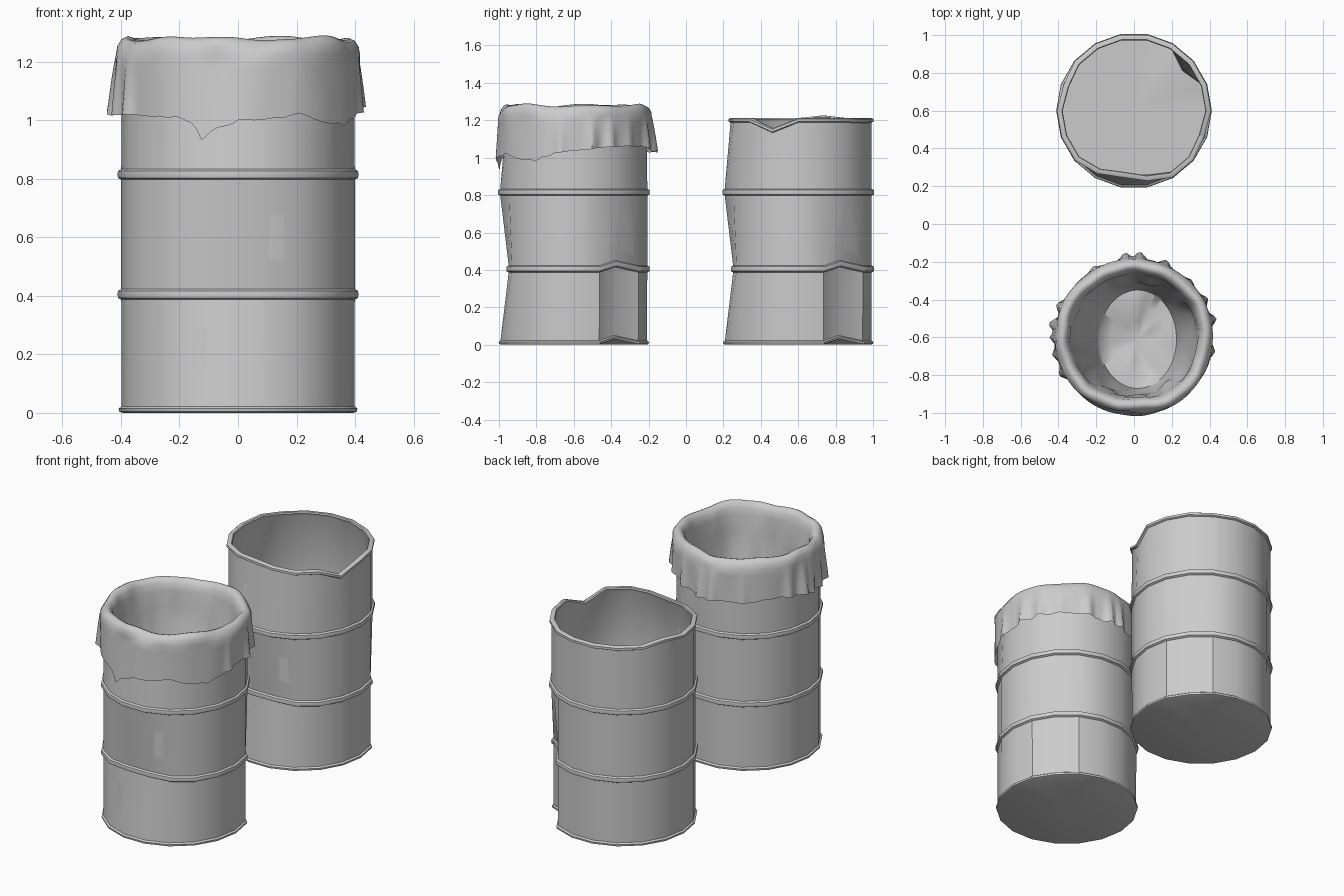
import bpy, bmesh, math
from math import sin, cos, radians, pi
from mathutils import noise, Vector

if "Cube" in bpy.data.objects:
    bpy.data.objects.remove(bpy.data.objects["Cube"])

SIDES = 18


def make_object(name, bm, loc, angle):
    bmesh.ops.remove_doubles(bm, verts=bm.verts, dist=1e-5)
    me = bpy.data.meshes.new(name)
    bm.to_mesh(me)
    bm.free()
    ob = bpy.data.objects.new(name, me)
    bpy.context.collection.objects.link(ob)
    ob.location = loc
    bpy.ops.object.select_all(action='DESELECT')
    ob.select_set(True)
    bpy.context.view_layer.objects.active = ob
    bpy.ops.object.shade_smooth_by_angle(angle=radians(angle))
    return ob


def skin(bm, rings):
    """Bridge consecutive closed rings of vertices with quads."""
    for a, b in zip(rings, rings[1:]):
        n = len(a)
        for i in range(n):
            j = (i + 1) % n
            bm.faces.new((a[i], a[j], b[j], b[i]))


# Dents of the drum: (level, side) -> offset; levels are the four hoops
DENTS = {
    (0, 2): (-.04, -.04, .028), (1, 2): (-.035, -.035, .028),
    (1, 12): (0, .015, 0), (1, 13): (0, .045, 0), (1, 14): (0, .045, 0), (1, 15): (0, .015, 0),
    (3, 12): (.01, .02, 0), (3, 13): (0, .05, 0), (3, 14): (0, .03, 0),
    (3, 17): (-.012, 0, -.055), (3, 8): (.012, 0, .014), (3, 3): (0, 0, -.004),
}

# Drum section: hoop level, radius, height; up the outside, down the inside
PROFILE = [(0, .394, 0), (0, .406, .004), (0, .408, .015), (0, .398, .022)]
for lv, z in ((1, .405), (2, .815)):
    PROFILE += [(lv, .399, z - .018), (lv, .41, z - .012), (lv, .412, z),
                (lv, .41, z + .012), (lv, .399, z + .018)]
PROFILE += [(3, .398, 1.188), (3, .408, 1.193), (3, .408, 1.207), (3, .40, 1.212),
            (3, .382, 1.212), (3, .378, 1.205), (3, .386, 1.19),
            (2, .39, .815), (1, .39, .405), (0, .388, .012)]


def drum(name, y):
    bm = bmesh.new()
    rings = []
    for lv, r, z in PROFILE:
        ring = []
        for k in range(SIDES):
            a = 2 * pi * k / SIDES
            d = Vector(DENTS.get((lv, k), (0, 0, 0)))
            ring.append(bm.verts.new(Vector((r * cos(a), r * sin(a), z)) + d))
        rings.append(ring)
    skin(bm, rings)
    # underside and inner floor
    for ring, z, flip in ((rings[0], 0, True), (rings[-1], .012, False)):
        c = bm.verts.new((0, 0, z))
        for i in range(SIDES):
            f = (ring[i], ring[(i + 1) % SIDES], c)
            bm.faces.new(f[::-1] if flip else f)
    return make_object(name, bm, (0, y, 0), 40)


drum("lined_drum", -.6)
drum("open_drum", .6)

# Liner bag: ragged hem height by angle, and pleats (angle, amount)
HEM = [(0, 1.04), (30, 1.06), (60, 1.06), (90, 1.03), (120, 1.03), (150, 1.05), (180, 1.02),
       (210, 1.02), (235, 1.01), (247, 1.0), (251, .96), (253, .925), (256, .96), (262, .975),
       (270, 1.0), (285, 1.0), (300, 1.025), (315, .99), (330, .985), (345, 1.02), (360, 1.04)]
PLEATS = [(13, .035), (28, .03), (67, .03), (86, .04), (96, .04), (120, .015), (157, .03),
          (171, .045), (180, .03), (192, .025), (207, .03), (350, .02), (45, .012)]
N = 144


def hem(deg):
    for (a, za), (b, zb) in zip(HEM, HEM[1:]):
        if a <= deg <= b:
            return za + (zb - za) * (deg - a) / (b - a)


def pleat(deg):
    p = 0
    for a, amt in PLEATS:
        d = abs((deg - a + 180) % 360 - 180)
        p += amt * max(0, 1 - d / 5.5)
    return p


def front_dent(deg):
    return .022 * max(0, 1 - abs(deg - 262) / 38)


def wob(a, z, f=3):
    return noise.noise(Vector((f * cos(a), f * sin(a), z * 2.5 + 7)))


bm = bmesh.new()
rings = []
angles = [2 * pi * i / N for i in range(N)]

# outer skirt, hem to shoulder
for t in (0, .2, .4, .6, .8, 1):
    ring = []
    for a in angles:
        deg = math.degrees(a)
        h = hem(deg) + .01 * wob(a, 0, 9)
        z = h + (1.225 - h) * t
        r = .417 + pleat(deg) * (1 - t) ** .8 - front_dent(deg) * t + .006 * wob(a, z)
        ring.append(bm.verts.new((r * cos(a), r * sin(a), z)))
    rings.append(ring)

# rolled rim over the drum edge
for r0, z0 in ((.41, 1.25), (.397, 1.27), (.38, 1.279), (.362, 1.272), (.347, 1.25), (.338, 1.21)):
    ring = []
    for a in angles:
        r = r0 - front_dent(math.degrees(a)) + .014 * wob(a, .3)
        z = z0 + .02 * wob(a, 1, 2.2) * min(1, (z0 - 1.19) / .06)
        ring.append(bm.verts.new((r * cos(a), r * sin(a), z)))
    rings.append(ring)

# inner sack tapering to an oval bottom
for t in (.12, .28, .45, .62, .8, .92, 1):
    ring = []
    for a in angles:
        deg = math.degrees(a)
        r = .335 - front_dent(deg) * (1 - t) + .05 * wob(a, t, 2.5) * sin(pi * t)
        x, y = r * cos(a), r * sin(a)
        ox, oy = .02 + .205 * cos(a), -.01 + .26 * sin(a)
        k = t ** 1.3
        ring.append(bm.verts.new((x + (ox - x) * k, y + (oy - y) * k, 1.2 - .68 * t)))
    rings.append(ring)
for s in (.7, .35):
    rings.append([bm.verts.new((.02 + .205 * s * cos(a), -.01 + .26 * s * sin(a),
                                .47 + .05 * s + .04 * wob(a, s, 1.5) * s)) for a in angles])
skin(bm, rings)
c = bm.verts.new((.02, -.01, .47))
for i in range(N):
    bm.faces.new((rings[-1][i], rings[-1][(i + 1) % N], c))
make_object("liner_bag", bm, (0, -.6, 0), 60)
